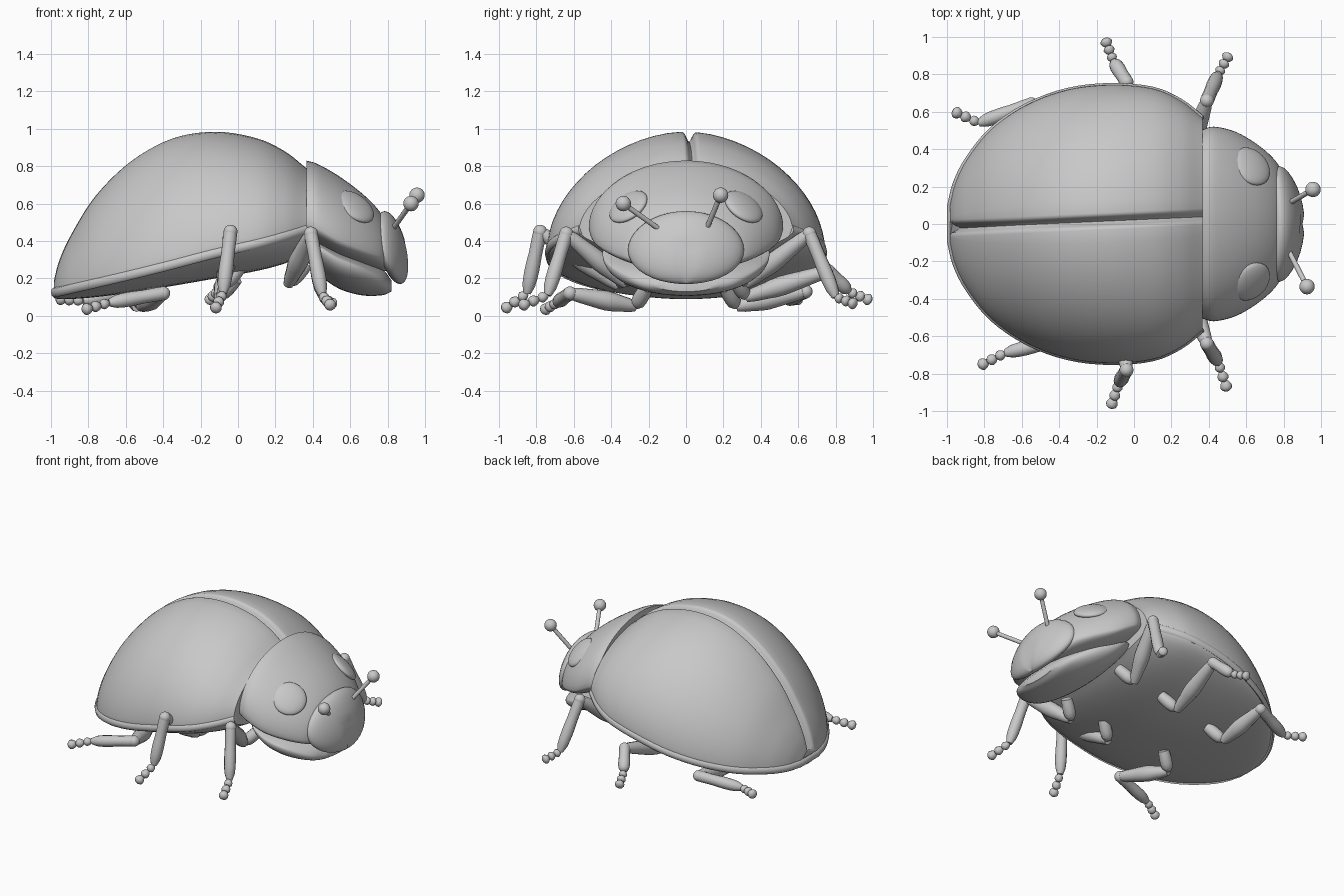
import bpy, bmesh, math
from mathutils import Vector, Matrix

if "Cube" in bpy.data.objects:
    bpy.data.objects.remove(bpy.data.objects["Cube"])

grey = bpy.data.materials.new("plain grey")
grey.use_nodes = True
COLOUR = (0.58, 0.58, 0.58, 1)
grey.diffuse_color = COLOUR
grey.node_tree.nodes["Principled BSDF"].inputs["Base Color"].default_value = COLOUR


def finish(name, bm, angle=50):
    bmesh.ops.recalc_face_normals(bm, faces=bm.faces)
    mesh = bpy.data.meshes.new(name)
    bm.to_mesh(mesh)
    bm.free()
    mesh.materials.append(grey)
    obj = bpy.data.objects.new(name, mesh)
    bpy.context.collection.objects.link(obj)
    bpy.ops.object.select_all(action='DESELECT')
    obj.select_set(True)
    bpy.context.view_layer.objects.active = obj
    bpy.ops.object.shade_smooth_by_angle(angle=math.radians(angle))


def skin(bm, rings):
    """Bridge closed rings of points and cap both ends."""
    loops = [[bm.verts.new(p) for p in ring] for ring in rings]
    n = len(loops[0])
    for a, b in zip(loops, loops[1:]):
        for i in range(n):
            j = (i + 1) % n
            bm.faces.new((a[i], a[j], b[j], b[i]))
    bm.faces.new(loops[0])
    bm.faces.new(loops[-1])


def spline(keys, steps):
    """Catmull-Rom interpolation through the keys."""
    pts = [Vector(k) for k in keys]
    pts = [pts[0] * 2 - pts[1]] + pts + [pts[-1] * 2 - pts[-2]]
    out = []
    for a, b, c, d in zip(pts, pts[1:], pts[2:], pts[3:]):
        for i in range(steps):
            t = i / steps
            out.append(b + ((c - a) * t + (a * 2 - b * 5 + c * 4 - d) * t * t
                            + (b * 3 - a - c * 3 + d) * t ** 3) / 2)
    return out + [pts[-2]]


def hull(name, keys, power=2, groove=0):
    """Loft stations of x, half width, top, rim and belly height."""
    bm = bmesh.new()
    rings = []
    for x, w, top, rim, belly in spline(keys, 5):
        mid = 0.022 + 0.045 * x
        edge = 0.045
        left, right = math.asin((mid + edge) / w), math.asin((mid - edge) / w)
        quarter = math.pi / 2
        ys = [w * math.sin(quarter + (left - quarter) * i / 16) for i in range(17)]
        ys += [mid + k * edge for k in (0.75, 0.55, 0.4, 0.2, 0, -0.2, -0.4, -0.55, -0.75)]
        ys += [w * math.sin(right + (-quarter - right) * i / 16) for i in range(17)]
        tail = max(0, (-x - 0.6) / 0.4)
        ring = []
        for y in ys:
            z = rim + (top - rim) * max(0, 1 - abs(y / w) ** power) ** (1 / power)
            cut = groove * math.exp(-((y - mid) / 0.02) ** 2)
            ring.append((x + cut * tail, y, z - cut * (1 - tail / 2)))
        for i in range(1, 24):
            a = math.pi * i / 24
            ring.append((x, -w * math.cos(a), rim - (rim - belly) * math.sin(a)))
        rings.append(ring)
    skin(bm, rings)
    finish(name, bm)


def spindle(bm, a, b, radii):
    """Round limb from a to b with the given radii spaced along it."""
    a, b = Vector(a), Vector(b)
    turn = (b - a).to_track_quat('Z', 'Y')
    rings = []
    for i, r in enumerate(radii):
        centre = a.lerp(b, i / (len(radii) - 1))
        rings.append([centre + turn @ Vector((r * math.cos(t * math.pi / 6),
                                              r * math.sin(t * math.pi / 6), 0))
                      for t in range(12)])
    skin(bm, rings)


def ball(bm, centre, size, turn=Matrix()):
    m = Matrix.Translation(centre) @ turn @ Matrix.Diagonal((*size, 1))
    bmesh.ops.create_uvsphere(bm, u_segments=32, v_segments=20, radius=1, matrix=m)


# Domed wing cases with the centre groove
shell = [(-.985, .1, .19, .125, .095), (-.955, .22, .3, .13, .09), (-.89, .35, .44, .145, .09),
         (-.76, .51, .645, .175, .1), (-.57, .64, .83, .22, .125), (-.35, .72, .95, .275, .16),
         (-.12, .745, .985, .335, .2), (.1, .725, .95, .385, .24), (.25, .66, .88, .425, .28),
         (.365, .57, .79, .46, .33)]
hull("wing_cases", shell, 1.85, 0.055)

# Raised bead around the rim of the wing cases
side = [Vector((s[0], s[1] - .006, s[3])) for s in spline(shell, 4)]
path = [Vector((p.x, -p.y, p.z)) for p in reversed(side)] + side
bm = bmesh.new()
rings = []
for i, p in enumerate(path):
    along = (path[min(i + 1, len(path) - 1)] - path[max(i - 1, 0)]).normalized()
    out = along.cross(Vector((0, 0, 1))).normalized()
    up = out.cross(along)
    rings.append([p + out * math.cos(t * math.pi / 4) * 0.015 + up * math.sin(t * math.pi / 4) * 0.026
                  for t in range(8)])
skin(bm, rings)
finish("wing_case_rim", bm)

# Thorax shield and the chin below it
hull("thorax_shield", [(.365, .505, .83, .49, .4), (.43, .52, .81, .465, .36), (.55, .49, .74, .4, .3),
                       (.68, .41, .64, .35, .26), (.77, .32, .54, .32, .24), (.795, .24, .46, .32, .24)])
hull("chin", [(.36, .38, .44, .4, .3), (.44, .44, .4, .36, .215), (.54, .44, .35, .3, .145),
              (.66, .39, .3, .25, .11), (.77, .28, .25, .19, .11), (.82, .15, .19, .16, .13)])

# Face plate, swept back at the sides and creased down the lower middle
bm = bmesh.new()
ball(bm, (0, 0, 0), (.075, .31, .2))
for v in bm.verts:
    if abs(v.co.y) < 0.001 and v.co.z < 0.02 and v.co.x > 0:
        v.co.x -= 0.012
    v.co.x -= 0.05 * (v.co.y / 0.31) ** 2
bm.transform(Matrix.Translation((.825, 0, .365)) @ Matrix.Rotation(math.radians(-14), 4, 'Y'))
finish("face_plate", bm)

# Eyes
for name, s in (("left_eye", 1), ("right_eye", -1)):
    bm = bmesh.new()
    facing = Vector((.52, .5 * s, .7)).to_track_quat('Z', 'Y').to_matrix().to_4x4()
    ball(bm, (.627, .308 * s, .583), (.115, .115, .035), facing)
    finish(name, bm)

# Antennae with round knobs
for name, base, tip in (("left_antenna", (.81, .1, .44), (.957, .185, .645)),
                        ("right_antenna", (.81, -.11, .44), (.925, -.335, .6))):
    bm = bmesh.new()
    spindle(bm, base, tip, (.014, .014))
    ball(bm, tip, (.041, .041, .041))
    finish(name, bm)

# Legs: hip, knee, ankle and toe points
legs = {
    "front_right_leg": ((.27, -.32, .17), (.39, -.64, .44), (.45, -.74, .11), (.5, -.89, .05)),
    "front_left_leg": ((.27, .32, .17), (.39, .66, .44), (.45, .8, .1), (.51, .91, .06)),
    "middle_right_leg": ((-.08, -.36, .16), (-.04, -.78, .45), (-.08, -.85, .12), (-.125, -.98, .03)),
    "middle_left_leg": ((-.1, .32, .1), (-.04, .76, .24), (-.11, .87, .13), (-.155, .99, .08)),
    "rear_right_leg": ((-.52, -.27, .05), (-.4, -.62, .12), (-.69, -.69, .07), (-.83, -.76, .03)),
    "rear_left_leg": ((-.54, .27, .05), (-.55, .64, .13), (-.83, .54, .08), (-.97, .605, .09)),
}
for name, points in legs.items():
    hip, knee, ankle, toe = map(Vector, points)
    bm = bmesh.new()
    root = hip + Vector((.09, -.06 if hip.y > 0 else .06, .1))
    spindle(bm, root, hip, (.036, .04, .042, .042, .038, .02))
    spindle(bm, hip, knee, (.028, .038, .043, .05, .053, .05, .046, .042, .038, .03))
    ball(bm, knee, (.037, .037, .037))
    spindle(bm, knee, ankle, (.036, .037, .036, .036, .038, .039, .038, .034, .02))
    # Three beads make each foot, the last one largest
    for i in range(3):
        a, b = ankle.lerp(toe, i / 3), ankle.lerp(toe, (i + 1) / 3)
        spindle(bm, a, b, [r + 0.002 * i for r in (.012, .021, .026, .028, .024, .01)])
    finish(name, bm, 70)
